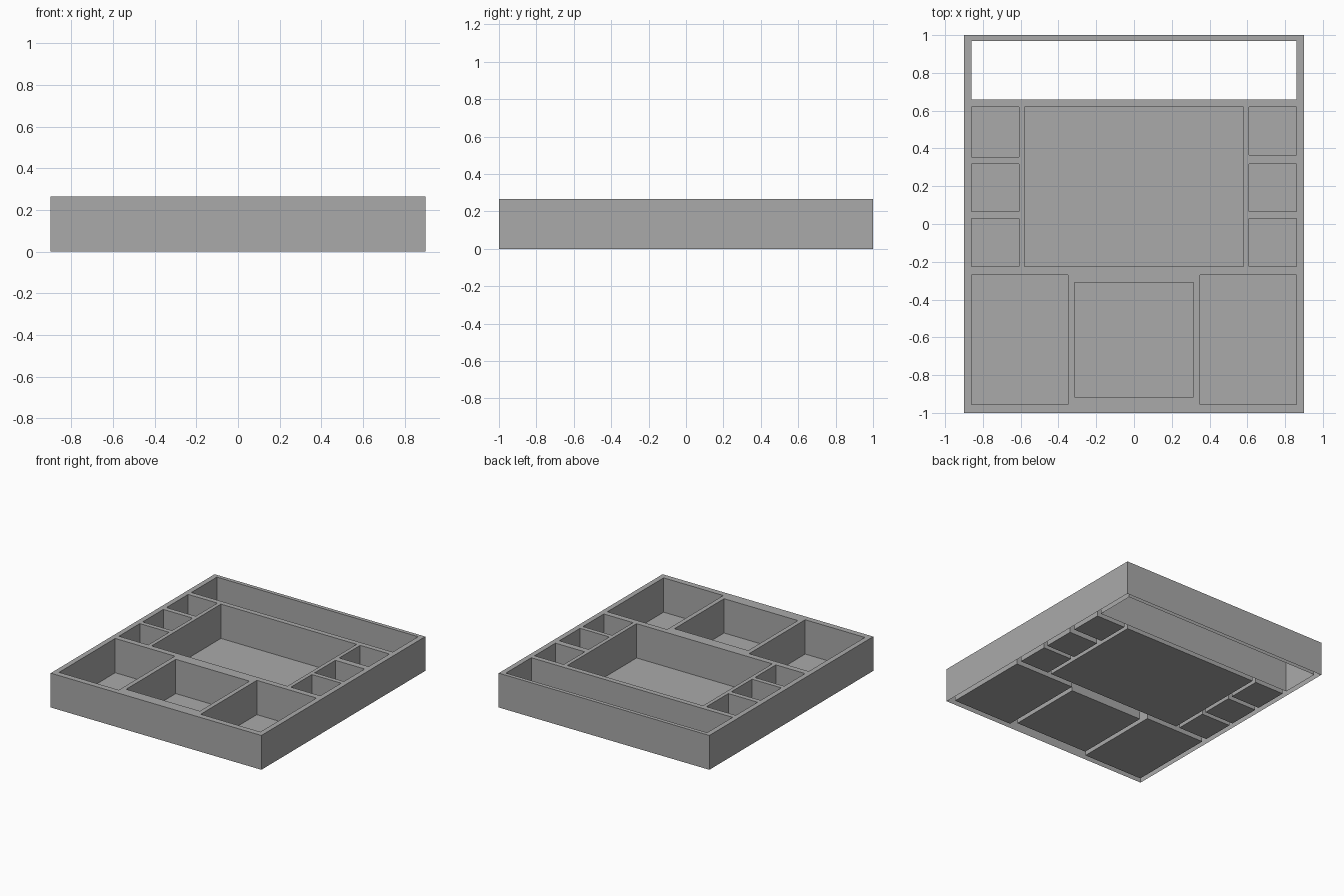
import bpy
import bmesh

cube = bpy.data.objects.get("Cube")
if cube:
    bpy.data.objects.remove(cube, do_unlink=True)

W, D, H = 0.9, 1.0, 0.265

grey = bpy.data.materials.new("plain_grey")
grey.use_nodes = True
grey.diffuse_color = (0.4, 0.4, 0.4, 1)
grey.node_tree.nodes["Principled BSDF"].inputs["Base Color"].default_value = (0.4, 0.4, 0.4, 1)


def finish(bm, name):
    mesh = bpy.data.meshes.new(name)
    bm.to_mesh(mesh)
    bm.free()
    mesh.materials.append(grey)
    bpy.context.collection.objects.link(bpy.data.objects.new(name, mesh))


def quad(bm, points):
    bm.faces.new([bm.verts.new(p) for p in points])


def walls(bm, rect, inward):
    """Four upright sheets around a rectangle, facing in or out."""
    x0, x1, y0, y1 = rect
    ring = [(x0, y0), (x1, y0), (x1, y1), (x0, y1)]
    if inward:
        ring.reverse()
    for a, b in zip(ring, ring[1:] + ring[:1]):
        quad(bm, [(*a, 0), (*b, 0), (*b, H), (*a, H)])


def pocket(name, rect, floor=True):
    bm = bmesh.new()
    walls(bm, rect, True)
    if floor:
        x0, x1, y0, y1 = rect
        quad(bm, [(x0, y0, 0), (x1, y0, 0), (x1, y1, 0), (x0, y1, 0)])
    bmesh.ops.remove_doubles(bm, verts=bm.verts, dist=0.0001)
    finish(bm, name)


# Compartment layout: x range, y range
slot = (-0.86, 0.86, 0.66, 0.97)
trays = {
    "main_compartment": (-0.58, 0.58, -0.225, 0.62),
    "front_middle_compartment": (-0.315, 0.315, -0.915, -0.31),
}
for side, s in (("left", 1), ("right", -1)):
    def mirrored(a, b, y0, y1):
        return (*sorted((a * s, b * s)), y0, y1)
    trays[f"front_{side}_compartment"] = mirrored(0.35, 0.86, -0.955, -0.27)
    back_edge = 0.365 if s > 0 else 0.355
    rows = [("front", -0.225, 0.03), ("middle", 0.065, 0.317), ("back", back_edge, 0.62)]
    for row, y0, y1 in rows:
        trays[f"{side}_small_compartment_{row}"] = mirrored(0.61, 0.86, y0, y1)

for name, rect in trays.items():
    pocket(name, rect)
pocket("open_slot", slot, floor=False)

# Outer walls, open underneath
bm = bmesh.new()
walls(bm, (-W, W, -D, D), False)
bmesh.ops.remove_doubles(bm, verts=bm.verts, dist=0.0001)
finish(bm, "outer_walls")

# Top rim and dividers: strips in every row, left open over each compartment
holes = list(trays.values()) + [slot]
ys = sorted({-D, D, *(y for r in holes for y in r[2:])})
bm = bmesh.new()
for y0, y1 in zip(ys, ys[1:]):
    mid = (y0 + y1) / 2
    x = -W
    for r in sorted(h for h in holes if h[2] < mid < h[3]) + [(W, W, 0, 0)]:
        quad(bm, [(x, y0, H), (r[0], y0, H), (r[0], y1, H), (x, y1, H)])
        x = r[1]
finish(bm, "top_rim")
